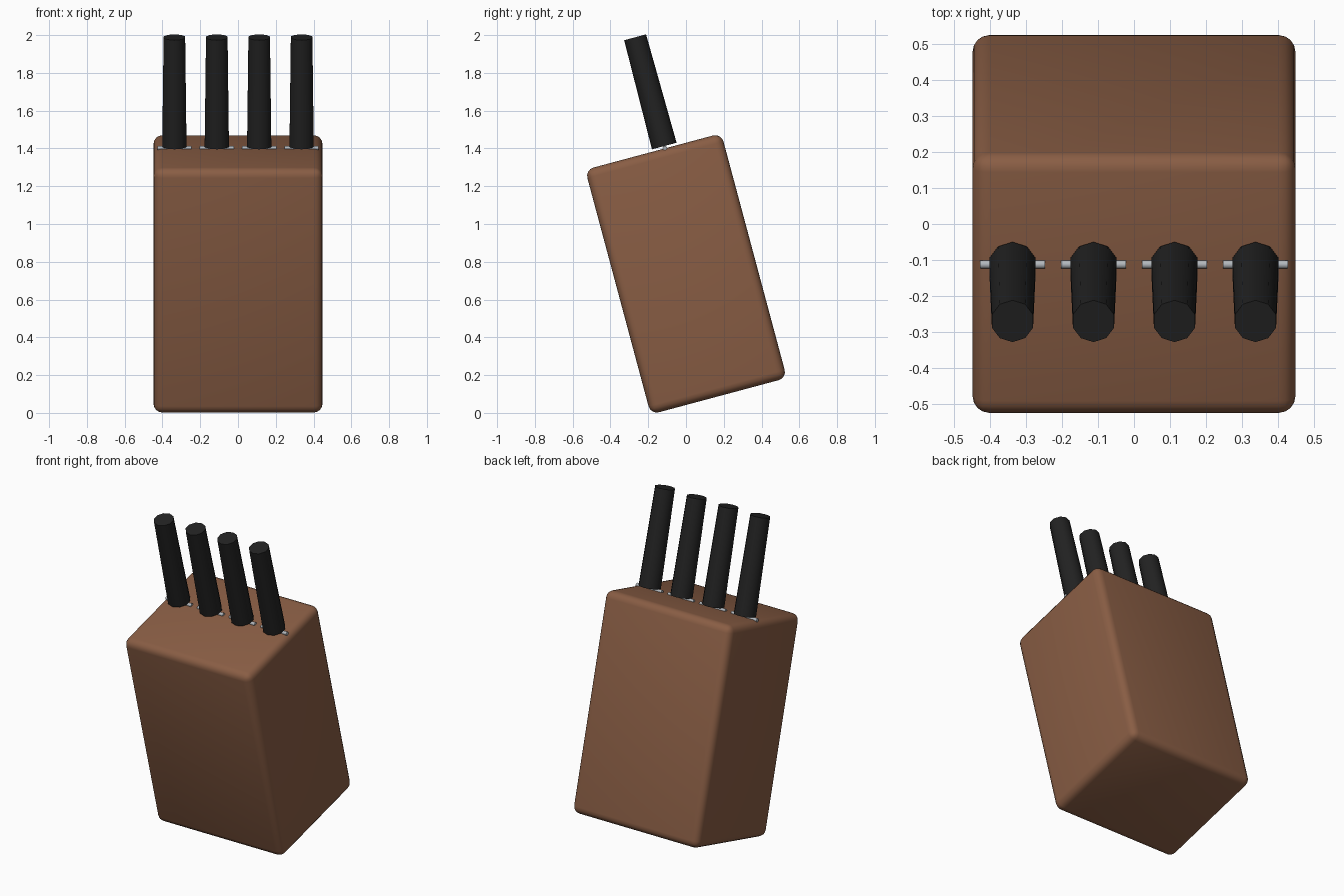
import bpy, math
from mathutils import Matrix, Vector

if "Cube" in bpy.data.objects:
    bpy.data.objects.remove(bpy.data.objects["Cube"])

TILT = math.radians(15)          # whole set leans toward the front
W, D, H = 0.894, 0.746, 1.341    # block size before leaning
FRAME = Matrix.Translation((0, 0, 0.736)) @ Matrix.Rotation(TILT, 4, 'X')


def material(name, rgb):
    m = bpy.data.materials.new(name)
    m.diffuse_color = (*rgb, 1)
    m.use_nodes = True
    m.node_tree.nodes["Principled BSDF"].inputs["Base Color"].default_value = m.diffuse_color
    return m


wood = material("brown_wood", (0.25, 0.11, 0.058))
black = material("black_plastic", (0.016, 0.016, 0.016))
steel = material("grey_steel", (0.45, 0.48, 0.51))


def finish(name, mat, local):
    """Name the active object, place it in the leaning frame and smooth it."""
    ob = bpy.context.object
    ob.name = ob.data.name = name
    ob.data.materials.append(mat)
    ob.data.transform(FRAME @ local)
    bpy.ops.object.shade_smooth_by_angle(angle=math.radians(40))
    return ob


# Rounded wooden block
bpy.ops.mesh.primitive_cube_add(size=1)
block = bpy.context.object
block.data.transform(Matrix.Diagonal((W, D, H, 1)))
bevel = block.modifiers.new("rounded_edges", 'BEVEL')
bevel.width, bevel.segments = 0.045, 4
bpy.ops.object.modifier_apply(modifier=bevel.name)
finish("block", wood, Matrix())

# Row of knives: tapered handle over a thin cross bar
LENGTH = 0.596
for i in range(4):
    x = (i - 1.5) * 0.2245
    bpy.ops.mesh.primitive_cone_add(vertices=10, radius1=0.0675, radius2=0.06, depth=LENGTH)
    finish(f"handle_{i + 1}", black,
           Matrix.Translation((x, 0.064, H / 2 + 0.013 + LENGTH / 2)))

    bpy.ops.mesh.primitive_cylinder_add(vertices=10, radius=0.0115, depth=0.181)
    finish(f"guard_{i + 1}", steel,
           Matrix.Translation((x, 0.064, H / 2 + 0.002)) @ Matrix.Rotation(math.pi / 2, 4, 'Y'))
